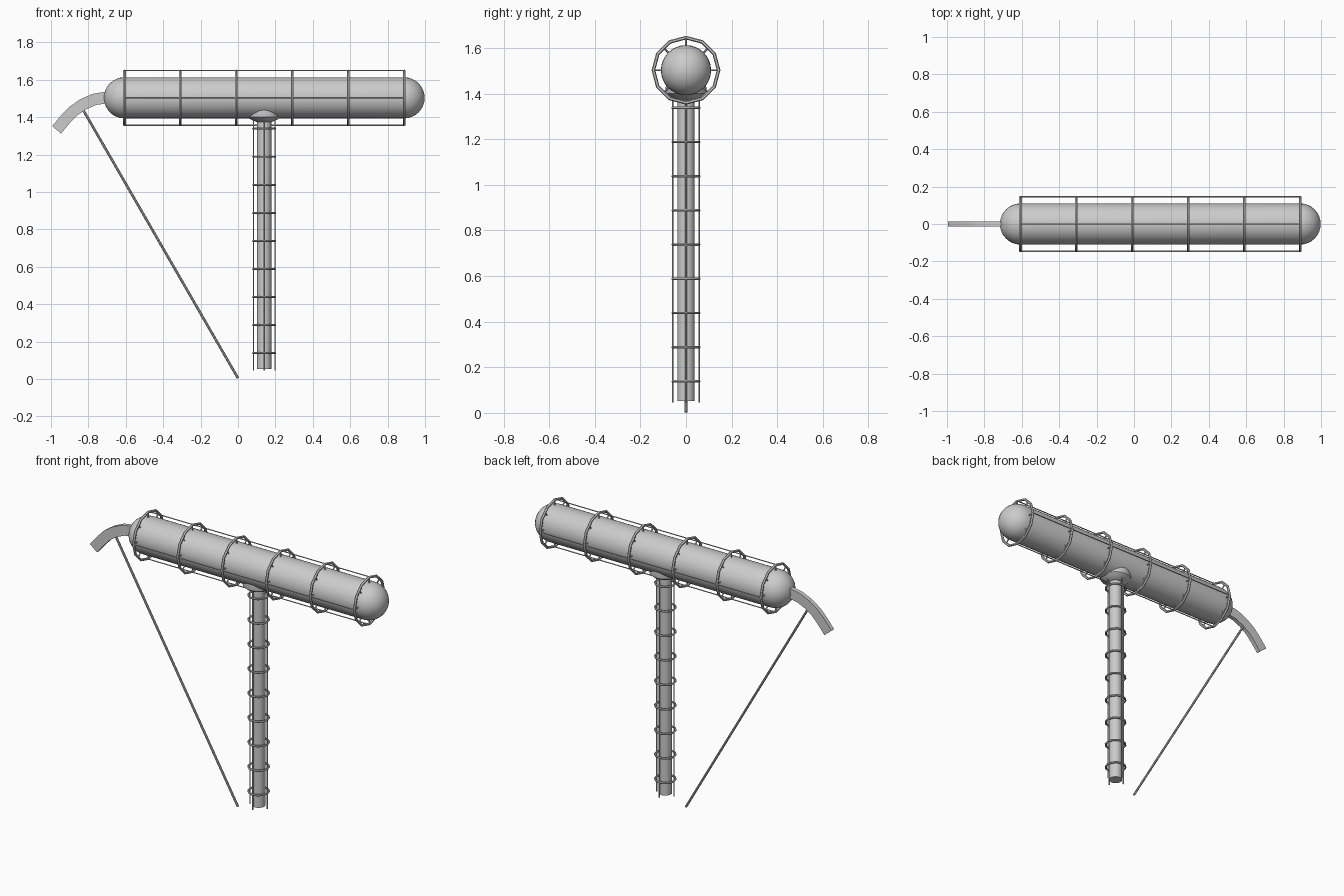
import bpy, bmesh, math
from mathutils import Vector, Matrix

if "Cube" in bpy.data.objects:
    bpy.data.objects.remove(bpy.data.objects["Cube"])

TANK_Z, TANK_R, CAGE_R = 1.503, 0.11, 0.143
X0, X1 = -0.607, 0.888
POST_X, POST_CAGE_R = 0.14, 0.058


def finish(name, bm, angle=40):
    bmesh.ops.recalc_face_normals(bm, faces=bm.faces[:])
    me = bpy.data.meshes.new(name)
    bm.to_mesh(me)
    bm.free()
    ob = bpy.data.objects.new(name, me)
    bpy.context.collection.objects.link(ob)
    bpy.ops.object.select_all(action='DESELECT')
    ob.select_set(True)
    bpy.context.view_layer.objects.active = ob
    bpy.ops.object.shade_smooth_by_angle(angle=math.radians(angle))
    return ob


def rod(bm, a, b, r, sides=8):
    a, b = Vector(a), Vector(b)
    d = b - a
    m = Matrix.Translation((a + b) / 2) @ d.to_track_quat('Z', 'Y').to_matrix().to_4x4()
    bmesh.ops.create_cone(bm, cap_ends=True, segments=sides, radius1=r, radius2=r,
                          depth=d.length, matrix=m)


def lathe(bm, profile, steps, matrix):
    # profile holds (radius, height) pairs turned around local z
    rings = []
    for r, h in profile:
        if r < 1e-6:
            rings.append([bm.verts.new(matrix @ Vector((0, 0, h)))] * steps)
        else:
            rings.append([bm.verts.new(matrix @ Vector((
                r * math.cos(math.tau * i / steps), r * math.sin(math.tau * i / steps), h)))
                for i in range(steps)])
    for p, q in zip(rings, rings[1:]):
        for i in range(steps):
            j = (i + 1) % steps
            bm.faces.new(list(dict.fromkeys((p[i], p[j], q[j], q[i]))))


def ring(bm, major, minor, matrix, steps=12, sides=6):
    prof = [(major + minor * math.cos(math.tau * k / sides),
             minor * math.sin(math.tau * k / sides)) for k in range(sides + 1)]
    lathe(bm, prof, steps, matrix)
    bmesh.ops.remove_doubles(bm, verts=bm.verts[:], dist=1e-5)


# round-ended tank lying along x
along_x = Matrix.Translation((0, 0, TANK_Z)) @ Matrix.Rotation(math.pi / 2, 4, 'Y')
arc = [math.pi / 2 * i / 8 for i in range(9)]
profile = [(TANK_R * math.sin(a), X0 - TANK_R * math.cos(a)) for a in arc]
profile += [(TANK_R * math.cos(a), X1 + TANK_R * math.sin(a)) for a in arc]
bm = bmesh.new()
lathe(bm, profile, 32, along_x)
finish("tank", bm)

# hoops and stand-off spokes around the tank
bm_hoops, bm_spokes = bmesh.new(), bmesh.new()
for n in range(6):
    x = X0 + (X1 - X0) * n / 5
    ring(bm_hoops, CAGE_R, 0.008,
         Matrix.Translation((x, 0, TANK_Z)) @ Matrix.Rotation(math.pi / 2, 4, 'Y'))
    for k in range(8):
        d = Vector((0, math.cos(k * math.pi / 4), math.sin(k * math.pi / 4)))
        c = Vector((x, 0, TANK_Z))
        rod(bm_spokes, c + d * (TANK_R - 0.01), c + d * CAGE_R * 0.98, 0.004, 6)
finish("tank_hoops", bm_hoops)
finish("tank_spokes", bm_spokes)

# lengthwise wires of the tank cage
bm = bmesh.new()
for dy, dz in ((1, 0), (-1, 0), (0, 1), (0, -1)):
    y, z = dy * (CAGE_R + 0.003), TANK_Z + dz * (CAGE_R + 0.003)
    rod(bm, (X0, y, z), (X1, y, z), 0.0035, 6)
finish("tank_wires", bm)

# post
bm = bmesh.new()
rod(bm, (POST_X, 0, 0.052), (POST_X, 0, 1.41), 0.038, 24)
finish("post", bm)

# flared collar joining the post and the tank
bm = bmesh.new()
lathe(bm, [(0, 1.372), (0.036, 1.372), (0.05, 1.378), (0.075, 1.389), (0.088, 1.4),
           (0.09, 1.412), (0.088, 1.44), (0, 1.45)], 24, Matrix.Translation((POST_X, 0, 0)))
finish("collar", bm)

# post cage
bm = bmesh.new()
for n in range(9):
    ring(bm, POST_CAGE_R, 0.006, Matrix.Translation((POST_X, 0, 0.138 + 0.15 * n)))
finish("post_hoops", bm)
bm = bmesh.new()
for dx, dy in ((1, 0), (-1, 0), (0, 1), (0, -1)):
    x, y = POST_X + dx * POST_CAGE_R, dy * POST_CAGE_R
    rod(bm, (x, y, 0.045), (x, y, 1.40), 0.0035, 6)
finish("post_wires", bm)

# curved rectangular arm
path = [(-0.68, 1.504), (-0.715, 1.503), (-0.77, 1.494), (-0.829, 1.468),
        (-0.882, 1.431), (-0.925, 1.386), (-0.97, 1.332)]
pts = [Vector((x, 0, z)) for x, z in path]
bm = bmesh.new()
loops = []
for i, p in enumerate(pts):
    t = (pts[min(i + 1, len(pts) - 1)] - pts[max(i - 1, 0)]).normalized()
    n = Vector((-t.z, 0, t.x)) * 0.031
    w = Vector((0, 0.013, 0))
    loops.append([bm.verts.new(p + a * n + b * w)
                  for a, b in ((1, 1), (1, -1), (-1, -1), (-1, 1))])
for p, q in zip(loops, loops[1:]):
    for i in range(4):
        bm.faces.new((p[i], p[(i + 1) % 4], q[(i + 1) % 4], q[i]))
bm.faces.new(loops[0])
bm.faces.new(loops[-1])
finish("arm", bm, 30)

# slanted brace rod down to the ground
bm = bmesh.new()
rod(bm, (0, 0, 0.004), (-0.826, 0, 1.435), 0.007, 8)
finish("brace_rod", bm)
